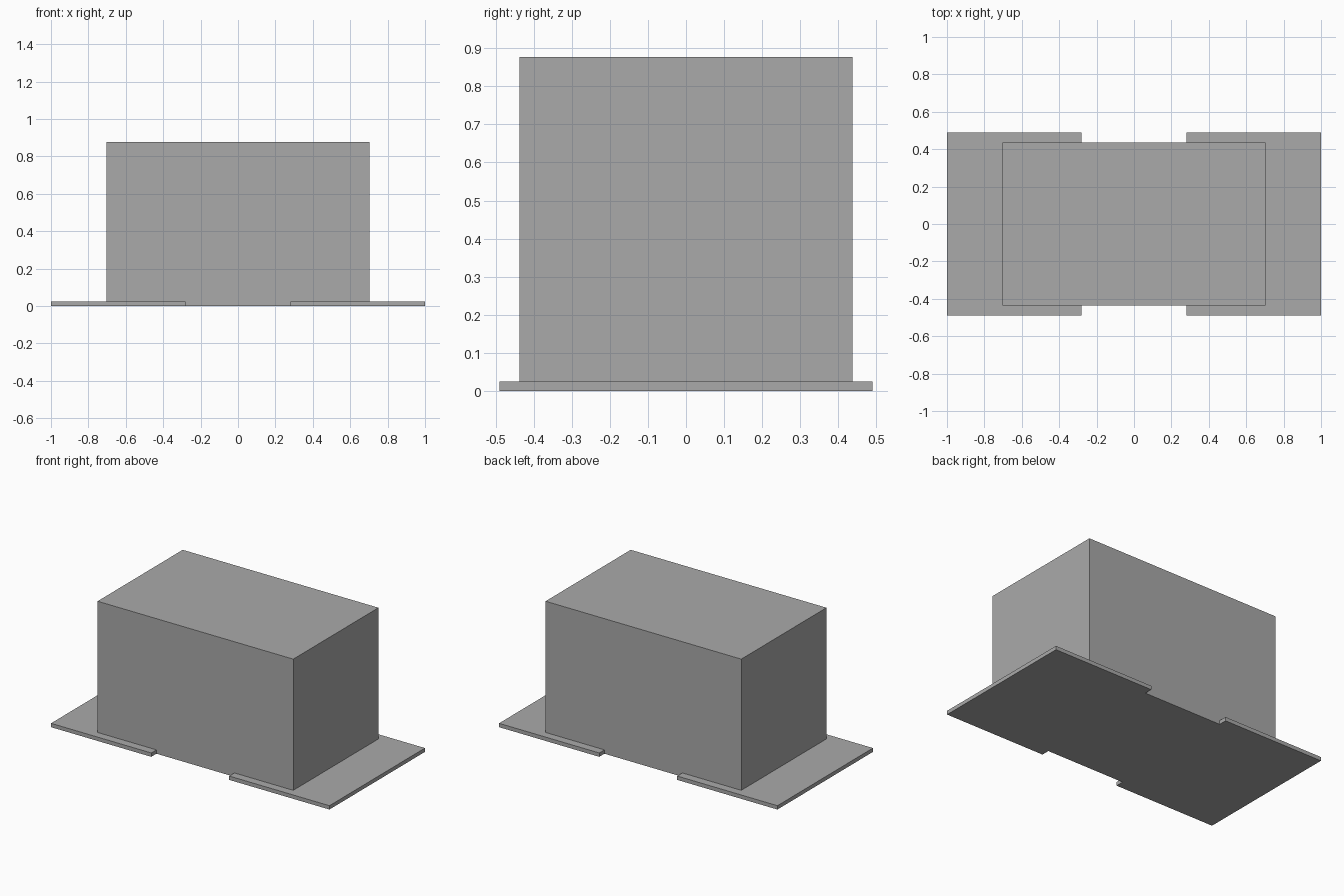
import bpy
import bmesh
from math import radians

cube = bpy.data.objects.get("Cube")
if cube:
    bpy.data.objects.remove(cube, do_unlink=True)

grey = bpy.data.materials.new("plain_grey")
grey.use_nodes = True
colour = (0.4, 0.4, 0.4, 1)
grey.diffuse_color = colour
grey.node_tree.nodes["Principled BSDF"].inputs["Base Color"].default_value = colour


def box(name, low, high):
    """Box between two opposite corners."""
    bm = bmesh.new()
    bmesh.ops.create_cube(bm, size=1)
    for v in bm.verts:
        v.co = [h if c > 0 else l for c, l, h in zip(v.co, low, high)]
    mesh = bpy.data.meshes.new(name)
    bm.to_mesh(mesh)
    bm.free()
    mesh.materials.append(grey)
    obj = bpy.data.objects.new(name, mesh)
    bpy.context.collection.objects.link(obj)
    return obj


# Main block, reaching the ground
body = box("body", (-0.703, -0.437, 0), (0.703, 0.437, 0.877))

# Thin base plates under each end, merged into the block
plates = [box("left_base_plate", (0.28, -0.49, 0), (1, 0.49, 0.025)),
          box("right_base_plate", (-1, -0.49, 0), (-0.28, 0.49, 0.025))]
for plate in plates:
    union = body.modifiers.new("join_" + plate.name, 'BOOLEAN')
    union.operation = 'UNION'
    union.solver = 'EXACT'
    union.object = plate
    bpy.context.view_layer.objects.active = body
    bpy.ops.object.modifier_apply(modifier=union.name)
    bpy.data.objects.remove(plate, do_unlink=True)

# Clean flat faces left by the joins
bm = bmesh.new()
bm.from_mesh(body.data)
bmesh.ops.remove_doubles(bm, verts=bm.verts, dist=0.0001)
bmesh.ops.dissolve_limit(bm, angle_limit=radians(1), verts=bm.verts, edges=bm.edges)
bm.to_mesh(body.data)
bm.free()
body.name = "block_with_base_plates"
